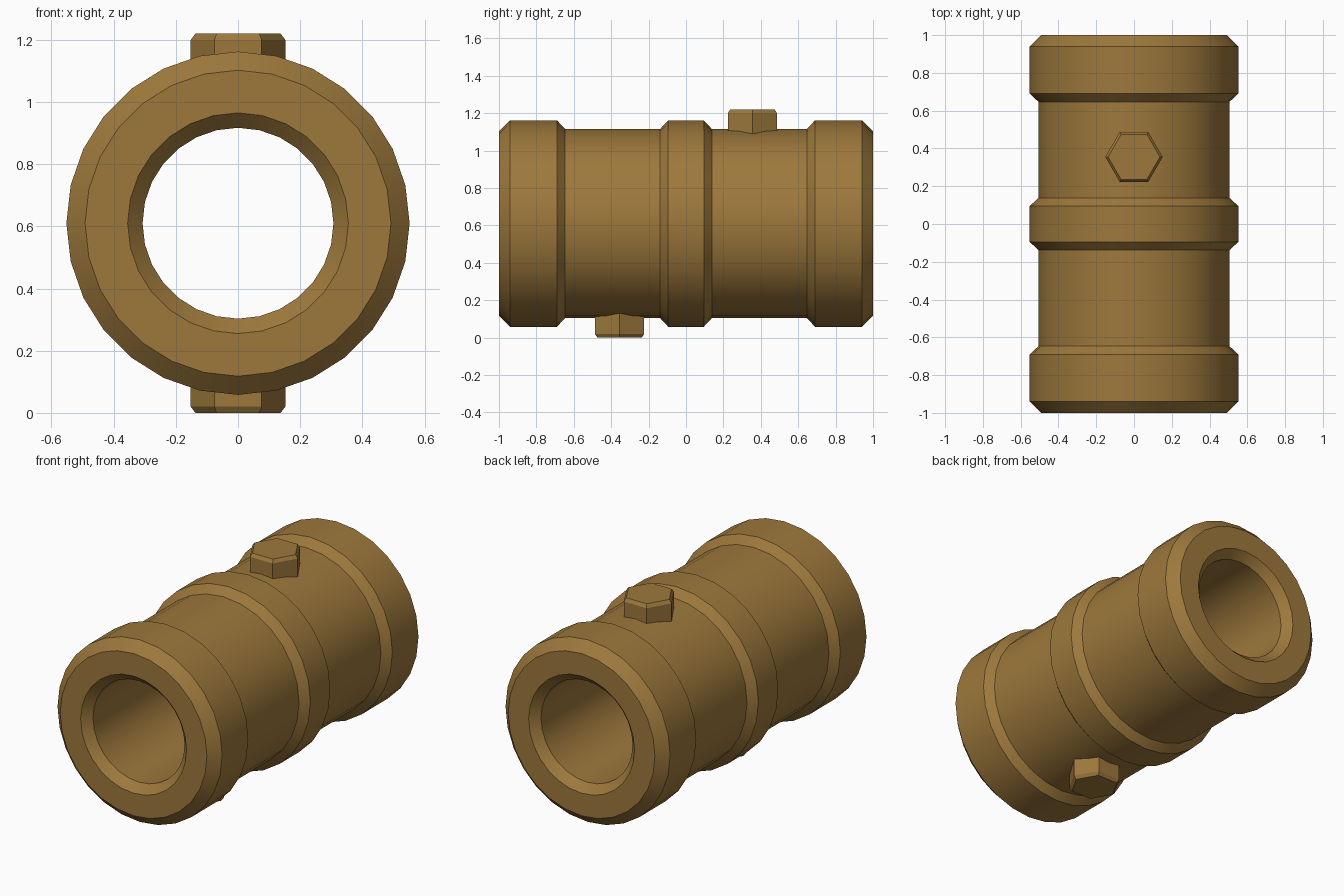
import bpy, bmesh, math
from mathutils import Matrix

if "Cube" in bpy.data.objects:
    bpy.data.objects.remove(bpy.data.objects["Cube"])

AXIS_Z = 0.61

bronze = bpy.data.materials.new("bronze")
bronze.use_nodes = True
colour = (0.34, 0.19, 0.045, 1)
bronze.diffuse_color = colour
bronze.node_tree.nodes["Principled BSDF"].inputs["Base Color"].default_value = colour


def lathe(name, profile, sides, matrix, closed=False):
    """Spin (radius, height) points around local z, then place the result."""
    bm = bmesh.new()
    rings = []
    for r, h in profile:
        rings.append([bm.verts.new((r * math.cos(math.tau * i / sides),
                                    r * math.sin(math.tau * i / sides), h))
                      for i in range(sides)])
    pairs = list(zip(rings, rings[1:]))
    if closed:
        pairs.append((rings[-1], rings[0]))
    else:
        bm.faces.new(rings[0])
        bm.faces.new(rings[-1])
    for a, b in pairs:
        for i in range(sides):
            j = (i + 1) % sides
            bm.faces.new((a[i], a[j], b[j], b[i]))
    bmesh.ops.recalc_face_normals(bm, faces=bm.faces)
    bm.transform(matrix)
    mesh = bpy.data.meshes.new(name)
    bm.to_mesh(mesh)
    bm.free()
    mesh.materials.append(bronze)
    obj = bpy.data.objects.new(name, mesh)
    bpy.context.collection.objects.link(obj)
    bpy.ops.object.select_all(action='DESELECT')
    obj.select_set(True)
    bpy.context.view_layer.objects.active = obj
    bpy.ops.object.shade_smooth_by_angle(angle=math.radians(25))
    return obj


# Tube with chamfered end collars, a middle collar and an open bore
half = [(0.307, 0.95), (0.355, 1.0), (0.492, 1.0), (0.552, 0.94),
        (0.552, 0.69), (0.506, 0.647), (0.506, 0.138), (0.552, 0.095)]
profile = half + [(r, -h) for r, h in reversed(half)]
lathe("pipe_coupling", profile, 28,
      Matrix.Translation((0, 0, AXIS_Z)) @ Matrix.Rotation(math.pi / 2, 4, 'X'),
      closed=True)

# Hexagonal bolts: one on top towards the back, one below towards the front
bolt = [(0.152, 0.44), (0.152, 0.59), (0.137, 0.61)]
for name, y, turn in (("top_bolt", 0.355, 0), ("bottom_bolt", -0.355, math.pi)):
    lathe(name, bolt, 6,
          Matrix.Translation((0, y, AXIS_Z)) @ Matrix.Rotation(turn, 4, 'X'))
